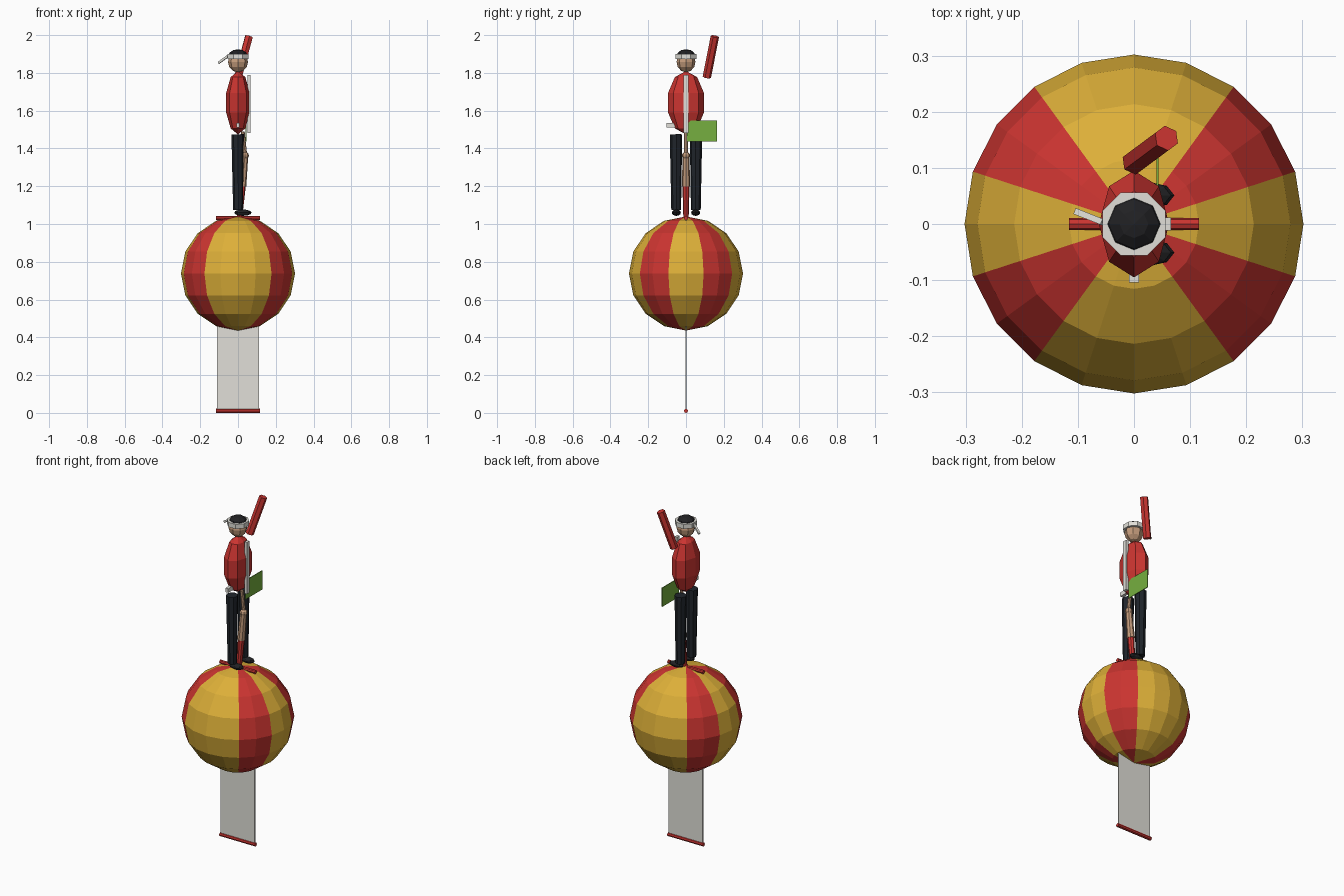
import bpy, bmesh, math
from mathutils import Vector, Matrix

if "Cube" in bpy.data.objects:
    bpy.data.objects.remove(bpy.data.objects["Cube"])


def material(name, rgb):
    m = bpy.data.materials.new(name)
    m.diffuse_color = (*rgb, 1)
    m.use_nodes = True
    m.node_tree.nodes["Principled BSDF"].inputs["Base Color"].default_value = m.diffuse_color
    return m


RED = material("red", (0.60, 0.035, 0.03))
YELLOW = material("yellow", (0.72, 0.43, 0.04))
WHITE = material("white", (0.75, 0.74, 0.69))
BLACK = material("black", (0.015, 0.015, 0.017))
NAVY = material("navy", (0.014, 0.018, 0.024))
SKIN = material("skin", (0.55, 0.33, 0.20))
GREEN = material("green", (0.18, 0.43, 0.05))


def finish(name, bm, *mats):
    mesh = bpy.data.meshes.new(name)
    bm.to_mesh(mesh)
    bm.free()
    for m in mats:
        mesh.materials.append(m)
    ob = bpy.data.objects.new(name, mesh)
    bpy.context.collection.objects.link(ob)
    return ob


def ball(name, loc, scale, mat, segs=8, rings=6):
    bm = bmesh.new()
    bmesh.ops.create_uvsphere(bm, u_segments=segs, v_segments=rings, radius=1)
    bm.transform(Matrix.Translation(loc) @ Matrix.Diagonal((*scale, 1)))
    return finish(name, bm, mat)


def box(name, loc, size, mat):
    bm = bmesh.new()
    bmesh.ops.create_cube(bm, size=1)
    bm.transform(Matrix.Translation(loc) @ Matrix.Diagonal((*size, 1)))
    return finish(name, bm, mat)


def rod(name, a, b, ra, rb, mat, segs=8, turn=0):
    a, b = Vector(a), Vector(b)
    bm = bmesh.new()
    bmesh.ops.create_cone(bm, cap_ends=True, segments=segs, radius1=ra, radius2=rb,
                          depth=(b - a).length)
    rot = (b - a).to_track_quat('Z', 'Y').to_matrix().to_4x4()
    bm.transform(Matrix.Translation((a + b) / 2) @ rot @ Matrix.Rotation(turn, 4, 'Z'))
    return finish(name, bm, mat)


# Striped ball: 20 gores, red pairs between yellow gores
bm = bmesh.new()
bmesh.ops.create_uvsphere(bm, u_segments=20, v_segments=8, radius=0.302)
for f in bm.faces:
    c = f.calc_center_median()
    gore = int(math.degrees(math.atan2(c.y, c.x)) % 360 // 18)
    f.material_index = int(gore in (1, 2, 7, 8, 11, 12, 17, 18))
bm.transform(Matrix.Translation((0, 0, 0.738)))
finish("striped_ball", bm, YELLOW, RED)

# Hanging banner through the ball with a bar at each end
box("banner", (0, 0, 0.52), (0.222, 0.006, 1.02), WHITE)
for n, z in (("bottom", 0.011), ("top", 1.031)):
    rod(f"banner_bar_{n}", (-0.116, 0, z), (0.116, 0, z), 0.011, 0.011, RED)

# Legs and pointed shoes
for n, s in (("right", -1), ("left", 1)):
    rod(f"leg_{n}", (0, s * 0.052, 1.075), (-0.002, s * 0.053, 1.475),
        0.026, 0.033, NAVY, 8, math.pi / 8)
    ball(f"shoe_{n}", (0.026, s * 0.051, 1.06), (0.046, 0.024, 0.017), BLACK)

# Jacket with front band and side knot
ball("jacket", (0, 0, 1.642), (0.066, 0.1, 0.168), RED, 8, 5)
box("jacket_front_band", (0.058, 0, 1.635), (0.016, 0.024, 0.305), WHITE)
box("side_knot", (0, -0.078, 1.522), (0.018, 0.052, 0.024), WHITE)

# Hand flag at the left hip
box("green_flag", (0.042, 0.085, 1.493), (0.004, 0.158, 0.112), GREEN)

# Hanging baton between the legs
rod("baton_cord", (0.025, 0, 1.49), (0.038, 0, 1.37), 0.010, 0.010, SKIN)
ball("baton_knob", (0.037, 0, 1.362), (0.021, 0.022, 0.02), SKIN)
rod("baton_handle", (0.022, 0, 1.2), (0.036, 0, 1.36), 0.022, 0.018, SKIN)
rod("baton_tip", (0.008, 0, 1.03), (0.022, 0, 1.2), 0.014, 0.019, RED)

# Head, headband with loose tail, and cap of hair
ball("head", (0, 0, 1.858), (0.053, 0.05, 0.055), SKIN)
rod("headband", (0, 0, 1.873), (0, 0, 1.900), 0.061, 0.061, WHITE, 8, math.pi / 8)
rod("headband_tail", (-0.055, 0.003, 1.888), (-0.103, 0.022, 1.853),
    0.008, 0.008, WHITE, 4, math.pi / 4)
ball("hair", (0, 0, 1.89), (0.051, 0.05, 0.035), BLACK)

# Slanted tube behind the shoulder
rod("shoulder_tube", (0, 0.11, 1.777), (0.058, 0.153, 1.993), 0.0225, 0.0225, RED, 6)
